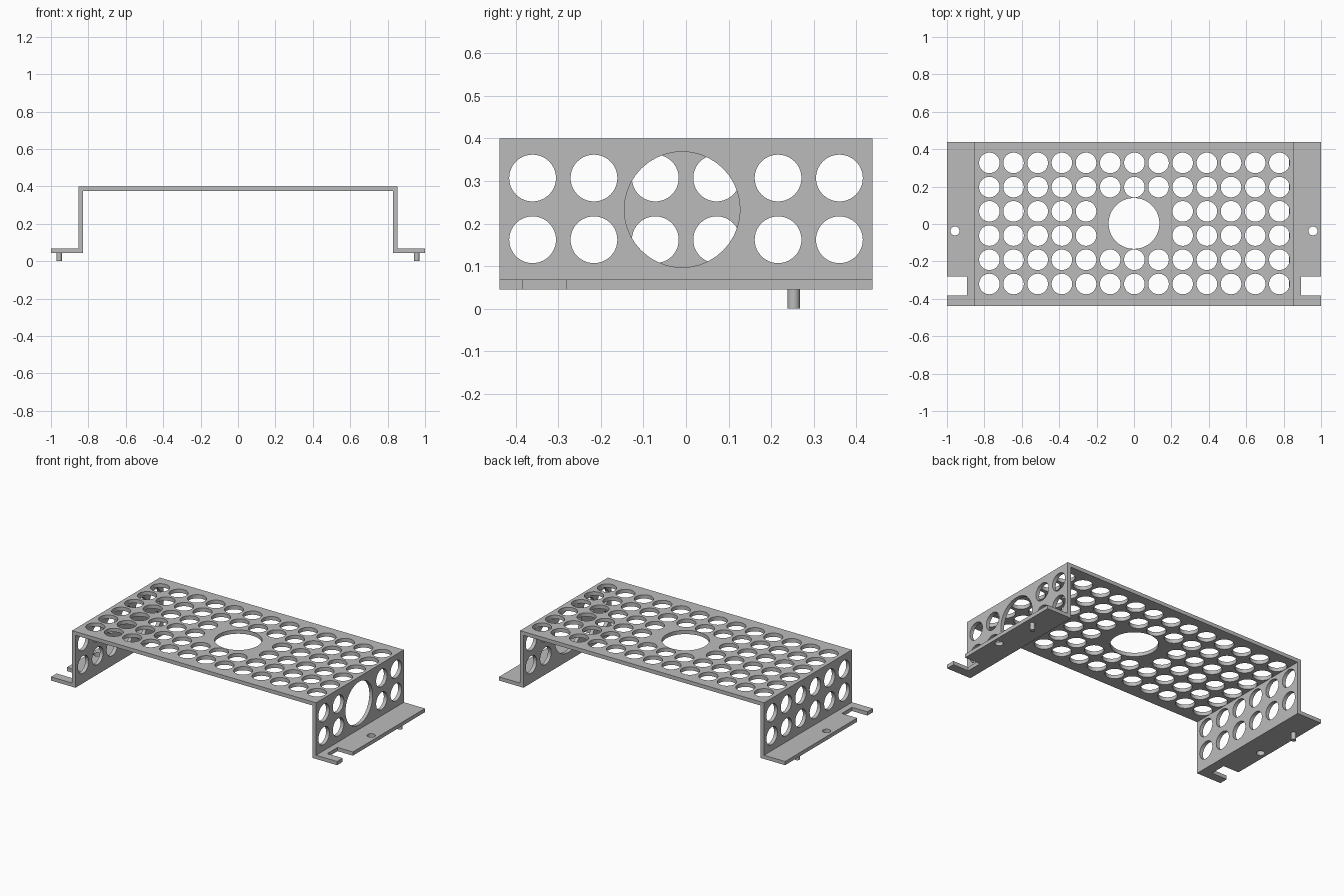
import bpy
import bmesh
from math import radians
from mathutils import Matrix, Vector

if "Cube" in bpy.data.objects:
    bpy.data.objects.remove(bpy.data.objects["Cube"], do_unlink=True)

# Sheet sizes
T = 0.0235            # sheet thickness
HALF_Y = 0.4385       # half depth
WALL = 0.853          # outer face of the side walls
TOP = 0.4
FLOOR = 0.045         # underside of the flanges
SMALL, LARGE = 0.055, 0.136

grey = bpy.data.materials.new("sheet grey")
grey.use_nodes = True
colour = (0.5, 0.5, 0.5, 1)
grey.diffuse_color = colour
grey.node_tree.nodes["Principled BSDF"].inputs["Base Color"].default_value = colour


def make_object(name, bm):
    bmesh.ops.recalc_face_normals(bm, faces=bm.faces[:])
    mesh = bpy.data.meshes.new(name)
    bm.to_mesh(mesh)
    bm.free()
    mesh.materials.append(grey)
    obj = bpy.data.objects.new(name, mesh)
    bpy.context.collection.objects.link(obj)
    return obj


def cylinder(bm, centre, radius, depth, axis="Z", segments=40):
    turn = Matrix.Rotation(radians(90), 4, "Y") if axis == "X" else Matrix()
    bmesh.ops.create_cone(bm, cap_ends=True, segments=segments, radius1=radius,
                          radius2=radius, depth=depth,
                          matrix=Matrix.Translation(centre) @ turn)


def smooth(obj):
    bpy.ops.object.select_all(action="DESELECT")
    obj.select_set(True)
    bpy.context.view_layer.objects.active = obj
    bpy.ops.object.shade_smooth_by_angle(angle=radians(30))


# Bent sheet: hat-shaped profile swept front to back
half = [(1, FLOOR + T), (WALL, FLOOR + T), (WALL, TOP)]
inner = [(WALL - T, TOP - T), (WALL - T, FLOOR), (1, FLOOR)]
outline = (half + [(-x, z) for x, z in reversed(half)]
           + [(-x, z) for x, z in reversed(inner)] + inner)
bm = bmesh.new()
profile = bm.faces.new([bm.verts.new((x, -HALF_Y, z)) for x, z in outline])
swept = bmesh.ops.extrude_face_region(bm, geom=[profile])
bmesh.ops.translate(bm, vec=(0, 2 * HALF_Y, 0),
                    verts=[g for g in swept["geom"] if isinstance(g, bmesh.types.BMVert)])
bracket = make_object("vented_bracket", bm)

cut = bmesh.new()

# Top vent grid around one large opening
for col in range(-6, 7):
    for row in range(6):
        if abs(col) <= 1 and row in (2, 3):
            continue
        centre = (0.002 + col * 0.1292, 0.003 + (row - 2.5) * 0.1295, TOP - T / 2)
        cylinder(cut, centre, SMALL, T * 1.4)
cylinder(cut, (0, 0.003, TOP - T / 2), LARGE, T * 1.4)

# Side wall vents, with one large opening on the left wall
for side in (-1, 1):
    x = side * (WALL - T / 2)
    for col in range(6):
        if side == 1 and col in (2, 3):
            continue
        for z in (0.162, 0.307):
            cylinder(cut, (x, (col - 2.5) * 0.1442, z), SMALL, T * 1.6, "X")
    if side == 1:
        cylinder(cut, (x, -0.009, 0.233), LARGE, T * 1.6, "X")

    # Flange screw hole and open slot
    z = FLOOR + T / 2
    cylinder(cut, (side * 0.957, -0.037, z), 0.024, T * 2)
    bmesh.ops.create_cube(cut, size=1, matrix=Matrix.LocRotScale(
        Vector((side * 0.9925, -0.332, z)), None, Vector((0.2, 0.102, T * 2))))

cutter = make_object("hole_cutter", cut)
cutter.hide_render = True

boolean = bracket.modifiers.new("holes", "BOOLEAN")
boolean.operation = "DIFFERENCE"
boolean.solver = "EXACT"
boolean.object = cutter
bpy.ops.object.select_all(action="DESELECT")
bracket.select_set(True)
bpy.context.view_layer.objects.active = bracket
bpy.ops.object.modifier_apply(modifier=boolean.name)
bpy.data.objects.remove(cutter, do_unlink=True)
smooth(bracket)

# Locating pins under the flanges
for name, side in (("left_pin", 1), ("right_pin", -1)):
    bm = bmesh.new()
    cylinder(bm, (side * 0.956, 0.253, 0.025), 0.0145, 0.05, segments=24)
    smooth(make_object(name, bm))
